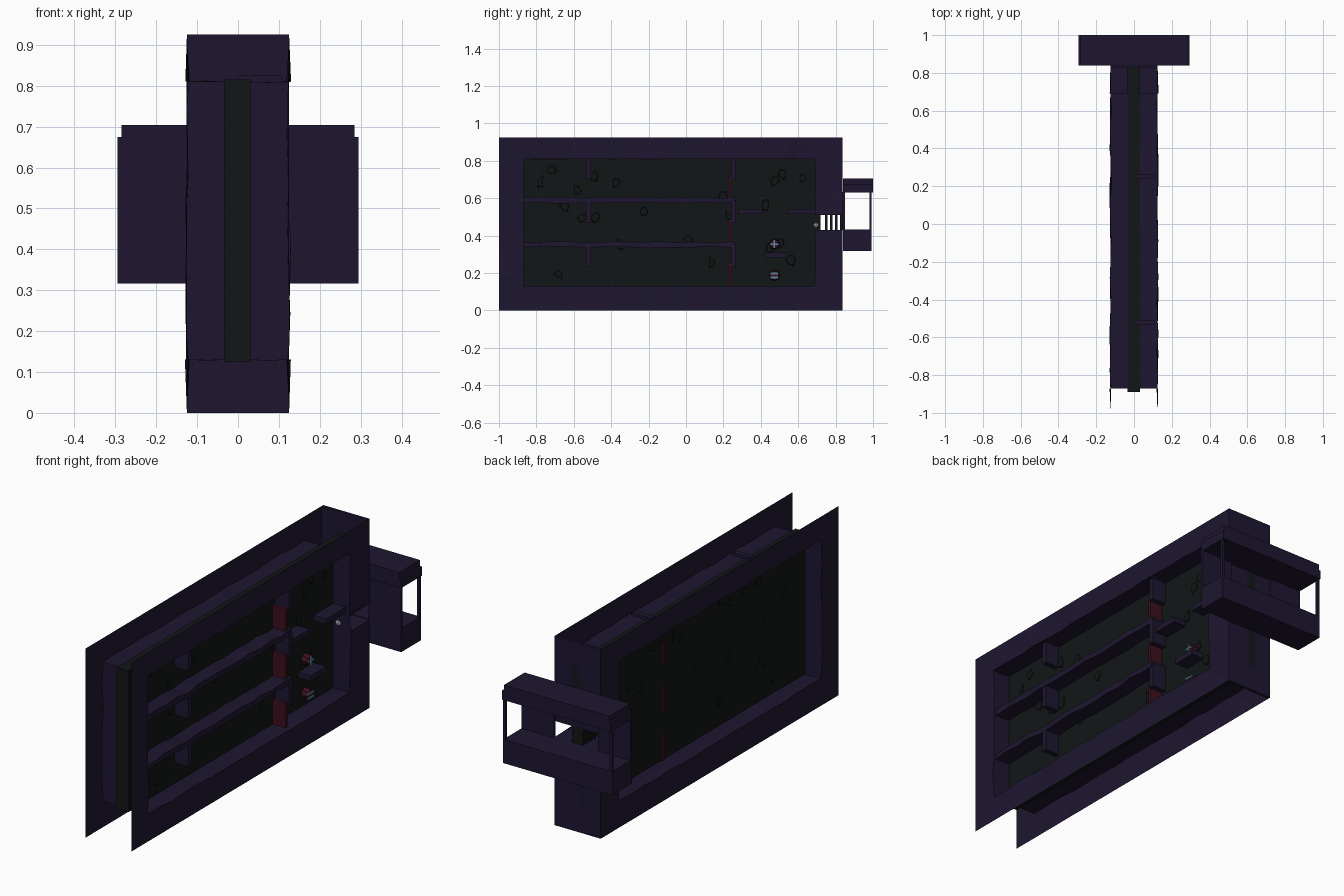
import bpy, bmesh, random
from math import cos, sin, pi
from mathutils import Matrix

if "Cube" in bpy.data.objects:
    bpy.data.objects.remove(bpy.data.objects["Cube"])

random.seed(4)


def mat(name, c):
    m = bpy.data.materials.new(name)
    m.diffuse_color = (*c, 1)
    m.use_nodes = True
    m.node_tree.nodes["Principled BSDF"].inputs["Base Color"].default_value = m.diffuse_color
    return m


PURPLE = mat("purple_stone", (0.013, 0.008, 0.03))
GREEN = mat("dark_green", (0.006, 0.008, 0.008))
RED = mat("dark_red", (0.045, 0.005, 0.013))
CYAN = mat("cyan", (0.1, 0.26, 0.35))
WHITE = mat("white", (0.8, 0.8, 0.8))


def finish(name, bm, m, recalc=True):
    if recalc:
        bmesh.ops.recalc_face_normals(bm, faces=bm.faces)
    me = bpy.data.meshes.new(name)
    bm.to_mesh(me)
    bm.free()
    me.materials.append(m)
    ob = bpy.data.objects.new(name, me)
    bpy.context.collection.objects.link(ob)
    return ob


def add_box(bm, x, y, z):
    s = Matrix.Diagonal((x[1] - x[0], y[1] - y[0], z[1] - z[0], 1))
    t = Matrix.Translation((sum(x) / 2, sum(y) / 2, sum(z) / 2))
    bmesh.ops.create_cube(bm, size=1, matrix=t @ s)


def boxes(name, m, *specs):
    bm = bmesh.new()
    for s in specs:
        add_box(bm, *s)
    return finish(name, bm, m)


def lerp(a, b, t):
    return a + (b - a) * t


# Side frames: flat ring outside, uneven tunnel lining running in to the slab
OUT = (-1.0, 0.83, 0.0, 0.925)
INN = (-0.87, 0.69, 0.13, 0.81)
N = 16


def loop_points():
    pts = []  # (inner y, z, outer y, z)
    for i in range(N):
        t = i / N
        pts.append((lerp(INN[0], INN[1], t), INN[2], lerp(OUT[0], OUT[1], t), OUT[2]))
    for zi, zo in ((0.13, 0.0), (0.28, 0.22), (0.43, 0.43), (0.51, 0.51), (0.66, 0.71)):
        pts.append((INN[1], zi, OUT[1], zo))
    for i in range(N):
        t = i / N
        pts.append((lerp(INN[1], INN[0], t), INN[3], lerp(OUT[1], OUT[0], t), OUT[3]))
    for i in range(6):
        t = i / 6
        pts.append((INN[0], lerp(INN[3], INN[2], t), OUT[0], lerp(OUT[3], OUT[2], t)))
    return pts


for side, label in ((1, "right"), (-1, "left")):
    bm = bmesh.new()
    pts = loop_points()
    rings = [[], [], [], []]
    for yi, zi, yo, zo in pts:
        rings[0].append(bm.verts.new((side * 0.125, yo, zo)))
        for k, x in enumerate((0.124, 0.075, 0.03)):
            j = random.uniform(-0.006, 0.006)
            rings[k + 1].append(bm.verts.new((side * (x + j * (k < 2)), yi, zi + j * 0.5 * (k == 1))))
    n = len(pts)
    for i in range(n):
        q = (i + 1) % n
        for k in range(3):
            # gap in the outer ring is the side passage
            if k == 0 and i == N + 2:
                continue
            bm.faces.new((rings[k][i], rings[k][q], rings[k + 1][q], rings[k + 1][i]))
    finish(label + "_frame", bm, PURPLE)

# End wall with passage, plus passage floor and ceiling
W = (-0.125, 0.125)
boxes("end_wall", PURPLE, (W, (0.825, 0.838), (0, 0.43)), (W, (0.825, 0.838), (0.51, 0.925)),
      (W, (0.69, 0.835), (0.424, 0.43)), (W, (0.69, 0.835), (0.51, 0.516)))

# Dividing slab and the row of bars in the passage
S = (-0.034, 0.031)
boxes("dividing_slab", GREEN, (S, (-0.89, 0.72), (0.125, 0.815)),
      (S, (0.72, 0.838), (0.125, 0.424)), (S, (0.72, 0.838), (0.516, 0.815)))
boxes("passage_bars", GREEN, *[((-0.03, 0.03), (y, y + 0.014), (0.43, 0.51))
                               for y in (0.742, 0.769, 0.796, 0.823)])

# Irregular flakes on both slab faces
bm = bmesh.new()
for side, x0 in ((1, S[1]), (-1, S[0])):
    for _ in range(22):
        cy, cz = random.uniform(-0.82, 0.63), random.uniform(0.18, 0.76)
        lo, hi = [], []
        for k in range(6):
            a, r = k * pi / 3, random.uniform(0.012, 0.034)
            for ring, x, f in ((lo, x0 - side * 0.002, 1), (hi, x0 + side * 0.004, 0.8)):
                ring.append(bm.verts.new((x, cy + r * f * cos(a), cz + r * f * 1.2 * sin(a))))
        bm.faces.new(hi)
        for k in range(6):
            q = (k + 1) % 6
            bm.faces.new((lo[k], lo[q], hi[q], hi[k]))
finish("slab_flakes", bm, GREEN)

# Long uneven floors
for name, z in (("upper_floor", 0.588), ("lower_floor", 0.352)):
    bm = bmesh.new()
    prev = None
    for i in range(15):
        y = lerp(-0.87, 0.26, i / 14)
        j, k, w = (random.uniform(-0.005, 0.005) for _ in range(3))
        ring = [bm.verts.new(p) for p in ((0.028, y, z - 0.014 + j), (0.11 + w, y, z - 0.014 + j),
                                          (0.11 + w, y, z + 0.014 + k), (0.028, y, z + 0.014 + k))]
        if prev:
            for a in range(4):
                b = (a + 1) % 4
                bm.faces.new((prev[a], prev[b], ring[b], ring[a]))
        else:
            bm.faces.new(ring)
        prev = ring
    bm.faces.new(prev)
    finish(name, bm, PURPLE)

# Hanging partitions, with red doors below the inner row
boxes("partitions", PURPLE, *[((0.0, 0.108), (y, y + 0.026), z)
                              for y in (-0.535, 0.24)
                              for z in ((0.7, 0.825), (0.467, 0.59), (0.232, 0.355))])
boxes("red_doors", RED, *[((-0.042, 0.1), (0.224, 0.24), z)
                          for z in ((0.602, 0.71), (0.366, 0.485), (0.13, 0.25))])

# Small ledges
boxes("ledges", PURPLE, ((0.028, 0.1), (0.28, 0.41), (0.515, 0.542)),
      ((0.028, 0.1), (0.54, 0.69), (0.515, 0.542)), ((0.028, 0.1), (0.42, 0.54), (0.283, 0.31)))

# Small red devices with cyan fronts
turn = Matrix.Rotation(pi / 2, 4, 'Y')
for i, z in enumerate((0.355, 0.187)):
    bm = bmesh.new()
    bmesh.ops.create_cone(bm, cap_ends=True, segments=8, radius1=0.03, radius2=0.024, depth=0.035,
                          matrix=Matrix.Translation((0.045, 0.473, z)) @ turn)
    finish("device_%d" % (i + 1), bm, RED)
    if i:
        boxes("device_bars", CYAN, *[((0.06, 0.068), (0.45, 0.495), (z + d, z + d + 0.009))
                                     for d in (-0.016, 0.006)])
    else:
        boxes("device_cross", CYAN, ((0.06, 0.068), (0.45, 0.495), (z - 0.004, z + 0.004)),
              ((0.06, 0.068), (0.469, 0.477), (z - 0.022, z + 0.022)))

# White knob beside the passage
bm = bmesh.new()
bmesh.ops.create_icosphere(bm, subdivisions=1, radius=0.016,
                           matrix=Matrix.Translation((0.06, 0.695, 0.455)))
finish("knob", bm, WHITE)

# Cross room at the back: base, roof, corner posts and front walls
X = (-0.295, 0.295)
boxes("room_base", PURPLE, (X, (0.84, 0.992), (0.317, 0.432)))
boxes("room_roof", PURPLE, (X, (0.84, 1.0), (0.63, 0.675)),
      ((-0.285, 0.285), (0.84, 1.0), (0.675, 0.704)))
specs = []
for s in (-1, 1):
    specs.append((sorted((s * 0.282, s * 0.295)), (0.98, 0.992), (0.43, 0.632)))
    specs.append((sorted((s * 0.12, s * 0.295)), (0.838, 0.85), (0.43, 0.632)))
boxes("room_walls", PURPLE, *specs)
